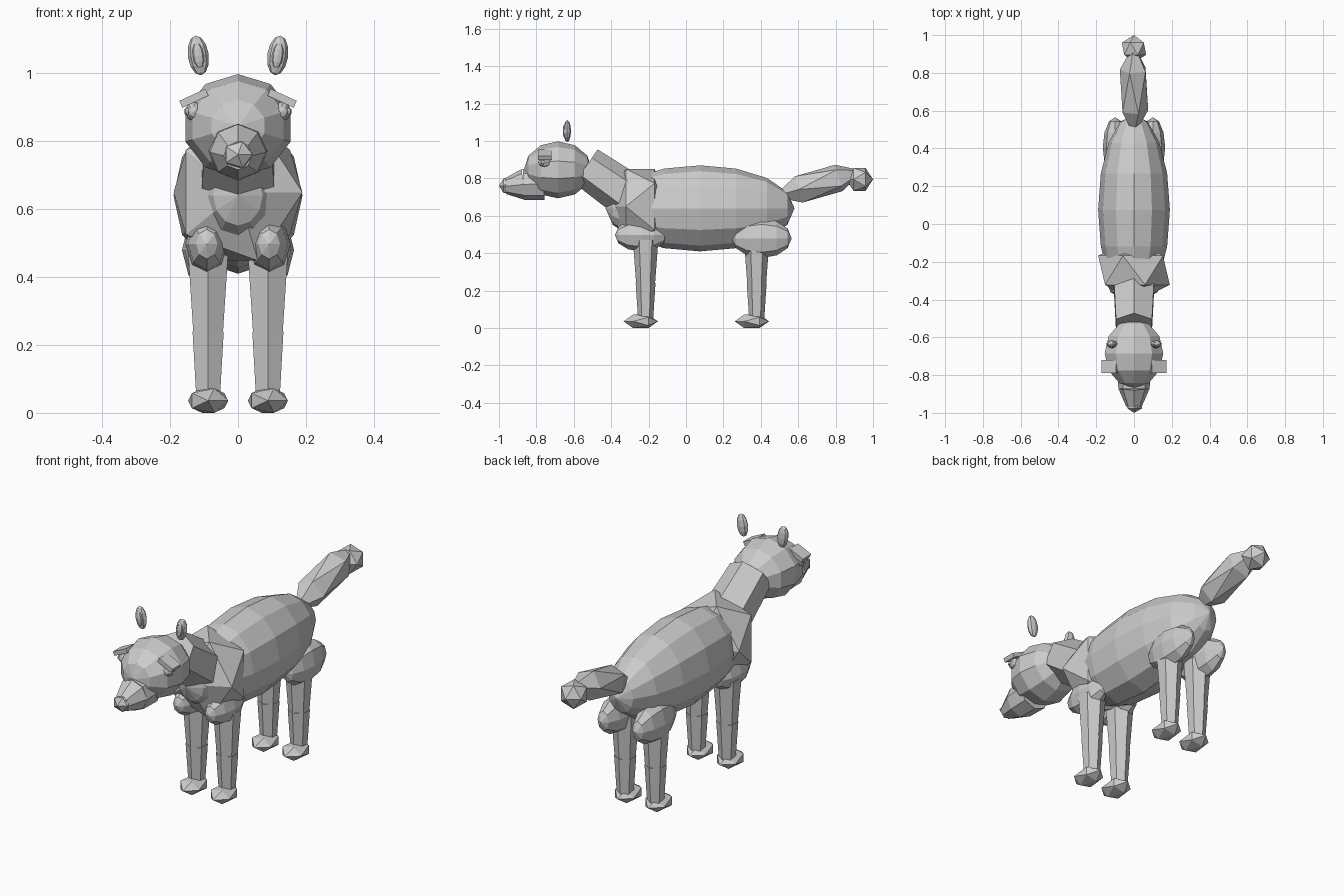
import bpy
from math import radians, atan2, hypot

if "Cube" in bpy.data.objects:
    bpy.data.objects.remove(bpy.data.objects["Cube"])

grey = bpy.data.materials.new("light grey")
grey.diffuse_color = (0.6, 0.6, 0.6, 1)
grey.use_nodes = True
grey.node_tree.nodes["Principled BSDF"].inputs["Base Color"].default_value = grey.diffuse_color


def finish(name, scale=(1, 1, 1)):
    ob = bpy.context.object
    ob.name = name
    ob.scale = scale
    ob.data.materials.append(grey)
    return ob


def ball(name, loc, size, seg, rings):
    """Ellipsoid with its poles along y; size is the x, y, z radius."""
    bpy.ops.mesh.primitive_uv_sphere_add(segments=seg, ring_count=rings, radius=1,
                                         location=loc, rotation=(radians(90), 0, 0))
    return finish(name, (size[0], size[2], size[1]))


def lump(name, loc, size, tilt=0):
    """Stretched icosahedron with its poles along y, tilted in the side view."""
    bpy.ops.mesh.primitive_ico_sphere_add(subdivisions=1, radius=1, location=loc,
                                          rotation=(radians(90 + tilt), 0, 0))
    return finish(name, (size[0], size[2], size[1]))


def cone(name, x, a, b, ra, rb, sides=6):
    """Tapered prism between two (y, z) points."""
    dy, dz = b[0] - a[0], b[1] - a[1]
    bpy.ops.mesh.primitive_cone_add(vertices=sides, radius1=ra, radius2=rb, depth=hypot(dy, dz),
                                    location=(x, (a[0] + b[0]) / 2, (a[1] + b[1]) / 2),
                                    rotation=(atan2(-dy, dz), 0, 0))
    return finish(name)


# Trunk and neck
ball("body", (0, 0.075, 0.64), (0.19, 0.505, 0.23), 12, 8)
lump("chest", (0, -0.245, 0.65), (0.212, 0.172, 0.237))
cone("neck", 0, (-0.27, 0.68), (-0.535, 0.865), 0.126, 0.11)

# Head and muzzle
ball("head", (0, -0.685, 0.846), (0.163, 0.182, 0.152), 10, 6)
cone("muzzle", 0, (-0.76, 0.772), (-0.87, 0.768), 0.088, 0.083, 8)
cone("snout", 0, (-0.87, 0.768), (-0.965, 0.758), 0.083, 0.042, 8)
lump("nose", (0, -0.957, 0.761), (0.048, 0.043, 0.045))

# Tail
lump("tail", (0, 0.71, 0.772), (0.084, 0.25, 0.086), 16)
lump("tail_tip", (0, 0.928, 0.795), (0.072, 0.072, 0.072))

for s, side in ((-1, "left"), (1, "right")):
    # Ears, floating just above the head
    for part, y, size in (("ear", -0.635, (0.031, 0.02, 0.059)),
                          ("inner_ear", -0.648, (0.018, 0.011, 0.038))):
        bpy.ops.mesh.primitive_uv_sphere_add(segments=8, ring_count=6, radius=1,
                                             location=(s * 0.117, y, 1.053),
                                             rotation=(0, s * radians(8), 0))
        finish(f"{side}_{part}", size)

    # Eyes and brows
    ball(f"{side}_eye", (s * 0.13, -0.755, 0.888), (0.026, 0.034, 0.03), 8, 6)
    ball(f"{side}_pupil", (s * 0.147, -0.765, 0.888), (0.012, 0.016, 0.015), 6, 4)
    bpy.ops.mesh.primitive_cube_add(size=1, location=(s * 0.13, -0.755, 0.927),
                                    rotation=(0, s * radians(25), 0))
    finish(f"{side}_brow", (0.085, 0.07, 0.022))

    # Legs
    for end, y, thigh_y, thigh_x, thigh_z, size in (
            ("front", -0.216, -0.24, 0.092, 0.497, (0.063, 0.14, 0.087)),
            ("back", 0.378, 0.405, 0.1, 0.48, (0.065, 0.16, 0.105))):
        x = s * 0.088
        leg = f"{end}_{side}"
        ball(f"{leg}_thigh", (s * thigh_x, thigh_y, thigh_z), size, 8, 6)
        cone(f"{leg}_upper_leg", x, (y, 0.47), (y, 0.23), 0.068, 0.05)
        cone(f"{leg}_lower_leg", x, (y, 0.24), (y, 0.04), 0.053, 0.04)
        lump(f"{leg}_foot", (x, y - 0.026, 0.036), (0.066, 0.092, 0.042))
